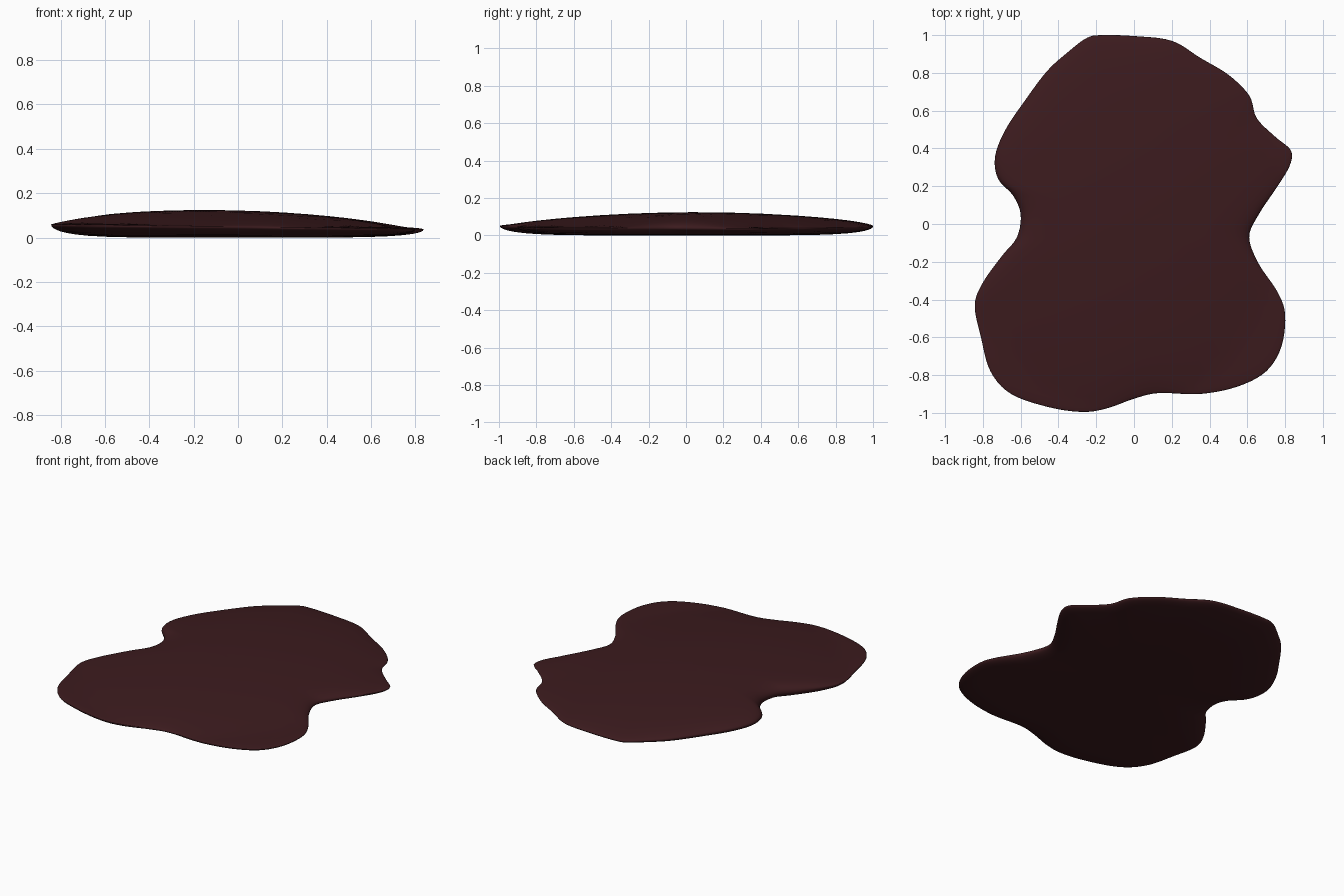
import bpy, bmesh, math
from mathutils import Vector

if "Cube" in bpy.data.objects:
    bpy.data.objects.remove(bpy.data.objects["Cube"])

# Puddle outline seen from the top, clockwise
OUTLINE = [(-.17, 1.0), (0, .995), (.2, .97), (.35, .88), (.5, .79), (.61, .68),
           (.65, .56), (.75, .46), (.83, .39), (.825, .31), (.76, .20), (.66, .05),
           (.61, -.07), (.66, -.21), (.76, -.36), (.80, -.48), (.78, -.65),
           (.70, -.78), (.55, -.86), (.35, -.9), (.13, -.895), (0, -.925),
           (-.14, -.975), (-.27, -.995), (-.45, -.97), (-.65, -.9), (-.76, -.78),
           (-.81, -.6), (-.843, -.43), (-.8, -.31), (-.7, -.17), (-.62, -.07),
           (-.6, .05), (-.64, .15), (-.72, .24), (-.735, .36), (-.68, .5),
           (-.58, .65), (-.46, .81), (-.35, .91), (-.25, .985)]
STEPS = 5


def smooth_loop(points):
    """Closed Catmull-Rom curve through the points."""
    p = [Vector(q) for q in points]
    n, out = len(p), []
    for i in range(n):
        a, b, c, d = p[i - 1], p[i], p[(i + 1) % n], p[(i + 2) % n]
        for k in range(STEPS):
            t = k / STEPS
            out.append(.5 * (2 * b + (c - a) * t + (2 * a - 5 * b + 4 * c - d) * t * t
                             + (3 * b - a - 3 * c + d) * t ** 3))
    return out


def height(x, y, t, top):
    """Shallow dome above, nearly flat below, joined by a rounded rim."""
    rim = .047 - .013 * x
    if top:
        dome = .124 - .088 * (x + .15) ** 2 - .062 * (y - .05) ** 2
        return rim + max(dome - rim, .01) * math.sqrt(1 - t ** 14)
    return rim * (1 - math.sqrt(1 - t ** 6))


loop = smooth_loop(OUTLINE)
bm = bmesh.new()


def ring(t, top):
    return [bm.verts.new((p.x * t, p.y * t, height(p.x * t, p.y * t, t, top))) for p in loop]


# Rings run from the top centre over the rim to the bottom centre
ts = [.15, .3, .45, .6, .7, .8, .87, .92, .95, .975, .99, .997]
rings = [ring(t, True) for t in ts] + [ring(1, True)] + [ring(t, False) for t in reversed(ts)]
n = len(loop)
for a, b in zip(rings, rings[1:]):
    for i in range(n):
        j = (i + 1) % n
        bm.faces.new((a[i], a[j], b[j], b[i]))
for r, top in ((rings[0], True), (rings[-1], False)):
    c = bm.verts.new((0, 0, height(0, 0, 0, top)))
    for i in range(n):
        bm.faces.new((c, r[i], r[(i + 1) % n]))
bmesh.ops.recalc_face_normals(bm, faces=bm.faces)
for f in bm.faces:
    f.smooth = True

mesh = bpy.data.meshes.new("puddle")
bm.to_mesh(mesh)
bm.free()
puddle = bpy.data.objects.new("puddle", mesh)
bpy.context.collection.objects.link(puddle)

# Dark red-brown liquid
mat = bpy.data.materials.new("dark_red")
mat.diffuse_color = (.045, .011, .013, 1)
mat.use_nodes = True
mat.node_tree.nodes["Principled BSDF"].inputs["Base Color"].default_value = mat.diffuse_color
mesh.materials.append(mat)
